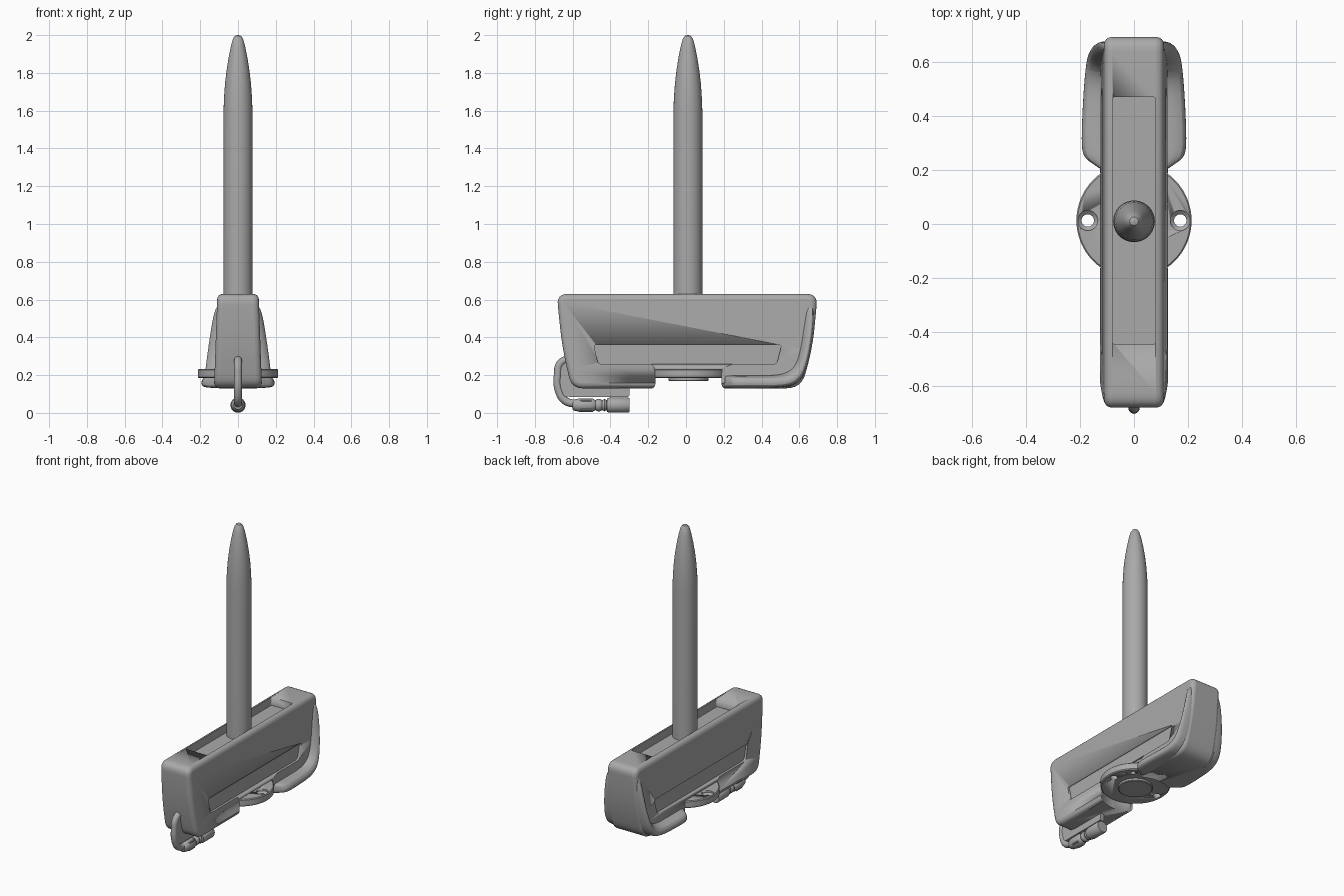
import bpy, bmesh, math
from mathutils import Vector

cube = bpy.data.objects.get("Cube")
if cube:
    bpy.data.objects.remove(cube, do_unlink=True)


def material(name, value):
    m = bpy.data.materials.new(name)
    m.use_nodes = True
    colour = (value, value, value, 1)
    m.diffuse_color = colour
    m.node_tree.nodes["Principled BSDF"].inputs["Base Color"].default_value = colour
    return m


GREY = material("plain_grey", 0.4)
PIVOT = 0.013  # y of the rod and mounting disc


def finish(name, bm, smooth=35):
    bmesh.ops.recalc_face_normals(bm, faces=bm.faces)
    mesh = bpy.data.meshes.new(name)
    bm.to_mesh(mesh)
    bm.free()
    mesh.materials.append(GREY)
    ob = bpy.data.objects.new(name, mesh)
    bpy.context.collection.objects.link(ob)
    bpy.ops.object.select_all(action="DESELECT")
    ob.select_set(True)
    bpy.context.view_layer.objects.active = ob
    bpy.ops.object.shade_smooth_by_angle(angle=math.radians(smooth))
    return ob


def rounded(corners, steps=6):
    """Polygon from (a, b, cut) corners, each rounded over its cut length."""
    out = []
    for i, (a, b, cut) in enumerate(corners):
        p = Vector((a, b))
        q = Vector(corners[i - 1][:2])
        r = Vector(corners[(i + 1) % len(corners)][:2])
        s, e = p + (q - p).normalized() * cut, p + (r - p).normalized() * cut
        for k in range(steps + 1):
            t = k / steps
            out.append(s * (1 - t) ** 2 + p * 2 * t * (1 - t) + e * t * t)
    return out


def loft(loops):
    bm = bmesh.new()
    rings = [[bm.verts.new(p) for p in loop] for loop in loops]
    n = len(rings[0])
    for a, b in zip(rings, rings[1:]):
        for i in range(n):
            bm.faces.new((a[i], a[(i + 1) % n], b[(i + 1) % n], b[i]))
    bm.faces.new(rings[0])
    bm.faces.new(rings[-1])
    return bm


def lathe(name, profile, centre, axis="Z", sides=48):
    """Turned solid from (radius, height) pairs along the axis."""
    loops = []
    for r, h in profile:
        ring = []
        for i in range(sides):
            a = math.tau * i / sides
            u, v = r * math.cos(a), r * math.sin(a)
            ring.append(Vector(centre) + Vector((u, v, h) if axis == "Z" else (u, h, v)))
        loops.append(ring)
    return finish(name, loft(loops))


def cut(target, cutter):
    cutter.hide_render = True
    cutter.hide_set(True)
    mod = target.modifiers.new("cut_" + cutter.name, "BOOLEAN")
    mod.object = cutter
    mod.operation = "DIFFERENCE"
    mod.solver = "EXACT"


# Main housing, tapering slightly towards the top
outline = rounded([(-0.685, 0.63, 0.06), (-0.655, 0.34, 0.12), (-0.605, 0.13, 0.06),
                   (0.61, 0.13, 0.08), (0.67, 0.34, 0.12), (0.697, 0.63, 0.06)])
half = lambda z: 0.127 - 0.018 * (z - 0.13) / 0.5
housing = finish("housing", loft([[(s * half(z), y, z) for y, z in outline] for s in (-1, 1)]))
bevel = housing.modifiers.new("soft_edges", "BEVEL")
bevel.width, bevel.segments = 0.028, 4
bevel.limit_method, bevel.angle_limit = "ANGLE", math.radians(50)

# Flared rear skirt: (outer y, outer z, inner y, inner z, half width, rim share)
stations = [(0.195, 0.13, 0.195, 0.2, 0.125, 0.9), (0.215, 0.13, 0.215, 0.2, 0.14, 0.9),
            (0.24, 0.13, 0.24, 0.2, 0.187, 0.9), (0.28, 0.13, 0.28, 0.2, 0.199, 0.9),
            (0.4, 0.13, 0.4, 0.2, 0.195, 0.9), (0.53, 0.13, 0.5, 0.205, 0.188, 0.8),
            (0.6, 0.155, 0.56, 0.24, 0.181, 0.6), (0.638, 0.22, 0.588, 0.31, 0.174, 0.45),
            (0.668, 0.35, 0.6, 0.42, 0.158, 0.35), (0.684, 0.5, 0.61, 0.52, 0.136, 0.3),
            (0.675, 0.6, 0.63, 0.6, 0.112, 0.3)]
loops = []
for oy, oz, iy, iz, w, rim in stations:
    right = [(w - 0.03, 0), (w, 0.15), (w - 0.004, rim), (0.108, 1)]
    section = right + [(-x, t) for x, t in reversed(right)]
    loops.append([(x, oy + (iy - oy) * t, oz + (iz - oz) * t) for x, t in section])
skirt = finish("rear_skirt", loft(loops))
sub = skirt.modifiers.new("smooth", "SUBSURF")
sub.levels = sub.render_levels = 2

# Round pocket under the housing for the mounting disc
pocket = lathe("pocket_cutter", [(0.216, 0), (0.216, 0.235)], (0, PIVOT, 0))
cut(housing, pocket)
cut(skirt, pocket)

# Long slot in the top
slot = rounded([(-0.08, -0.445, 0.012), (0.08, -0.445, 0.012), (0.08, 0.47, 0.012), (-0.08, 0.47, 0.012)])
cut(housing, finish("slot_cutter", loft([[(x, y, z) for x, y in slot] for z in (0.575, 0.7)])))

# Shallow panel on each side
panel = rounded([(-0.488, 0.362, 0.02), (-0.465, 0.258, 0.02), (0.48, 0.258, 0.02), (0.506, 0.362, 0.02)])
for side, s in (("left", 1), ("right", -1)):
    cut(housing, finish(side + "_panel_cutter",
                        loft([[(s * x, y, z) for y, z in panel] for x in (0.107, 0.16)])))

# Rod with a rounded, tapering point
rod = lathe("rod", [(0.077, 0.5), (0.077, 1.58), (0.0745, 1.66), (0.069, 1.74), (0.061, 1.81),
                    (0.05, 1.88), (0.038, 1.94), (0.027, 1.98), (0.016, 1.996), (0.003, 2)],
            (0, PIVOT - 0.003, 0))

# Mounting disc with two countersunk screw holes and a locating hole
disc = lathe("mounting_disc", [(0.207, 0.184), (0.213, 0.19), (0.213, 0.228), (0.208, 0.233)],
             (0, PIVOT, 0), sides=64)
for side, s in (("left", 1), ("right", -1)):
    cut(disc, lathe(side + "_screw_cutter",
                    [(0.023, 0.1), (0.023, 0.21), (0.037, 0.222), (0.037, 0.3)],
                    (s * 0.171, PIVOT, 0), sides=24))
cut(disc, lathe("locating_cutter", [(0.016, 0.1), (0.016, 0.215)], (0.12, PIVOT + 0.12, 0), sides=16))
lathe("disc_boss", [(0.1, 0.168), (0.105, 0.172), (0.105, 0.2)], (0, PIVOT, 0))

# Thin web holding the cable below the front of the housing
web = rounded([(-0.62, 0.29, 0.02), (-0.685, 0.27, 0.06), (-0.685, 0.085, 0.07),
               (-0.3, 0.085, 0.01), (-0.3, 0.17, 0.01), (-0.56, 0.17, 0.02)])
finish("cable_web", loft([[(x, y, z) for y, z in web] for x in (-0.014, 0.014)]))

# Cable looping from the housing to the plug
curve = bpy.data.curves.new("cable", "CURVE")
curve.dimensions = "3D"
curve.bevel_depth, curve.bevel_resolution = 0.021, 4
curve.use_fill_caps = True
spline = curve.splines.new("BEZIER")
path = [(-0.61, 0.29), (-0.665, 0.262), (-0.679, 0.2), (-0.674, 0.12), (-0.64, 0.065), (-0.57, 0.045)]
spline.bezier_points.add(len(path) - 1)
for point, (y, z) in zip(spline.bezier_points, path):
    point.co = (0, y, z)
    point.handle_left_type = point.handle_right_type = "AUTO"
curve.materials.append(GREY)
bpy.context.collection.objects.link(bpy.data.objects.new("cable", curve))

# Plug with a ribbed neck and a wider socket
neck = [(r, -0.48 + 0.012 * i) for i, r in enumerate((0.026, 0.033, 0.033, 0.026, 0.033, 0.026))]
lathe("plug", [(0.022, -0.602), (0.03, -0.59), (0.036, -0.56), (0.036, -0.495)] + neck +
      [(0.036, -0.418), (0.04, -0.405), (0.04, -0.305), (0.037, -0.3)], (0, 0, 0.041), axis="Y", sides=24)
for i in range(4):
    a = math.tau * (i + 0.5) / 4
    lathe(f"plug_rib_{i + 1}", [(0.005, -0.56), (0.007, -0.55), (0.007, -0.5)],
          (0.033 * math.cos(a), 0, 0.041 + 0.033 * math.sin(a)), axis="Y", sides=10)
